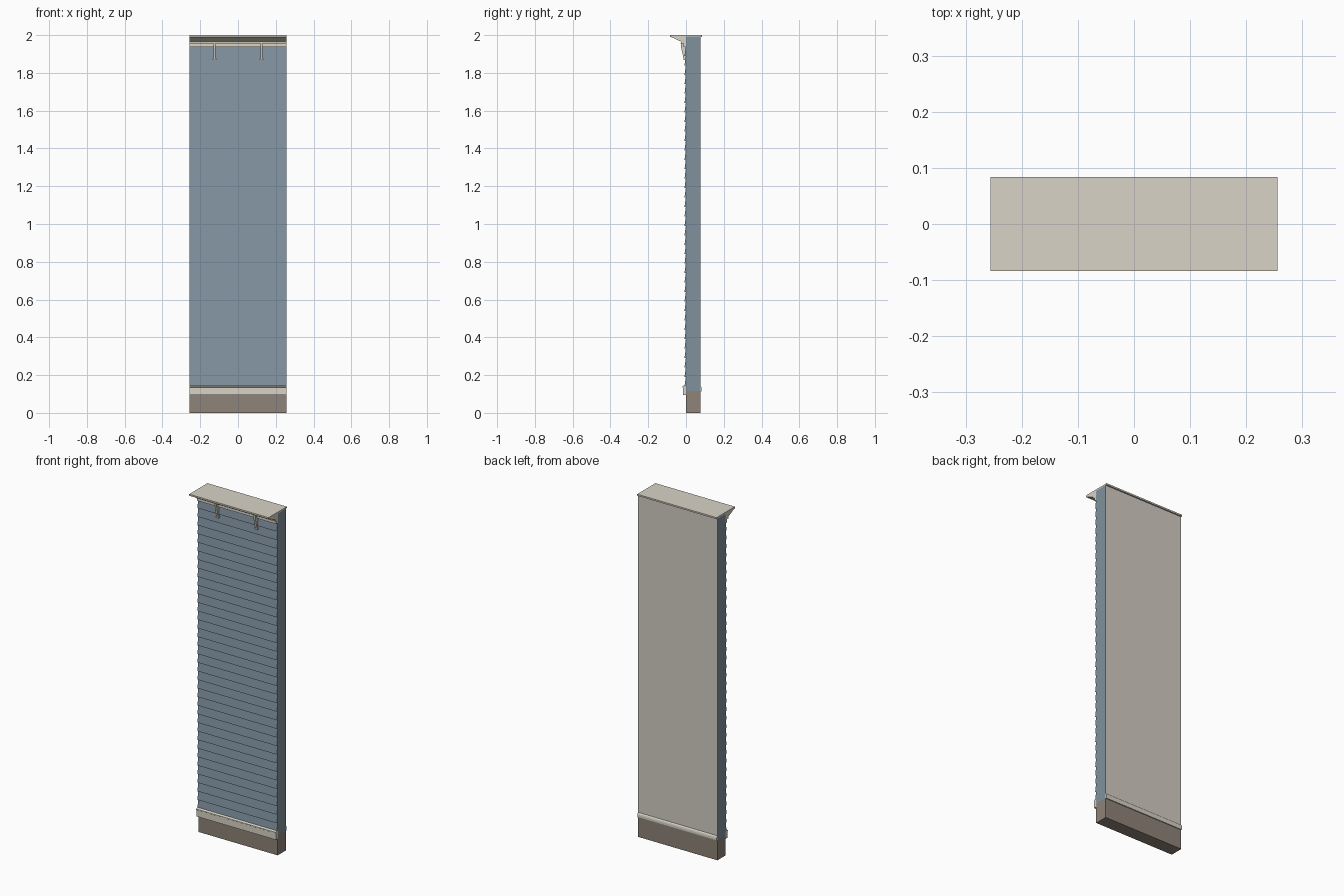
import bpy, bmesh

cube = bpy.data.objects.get("Cube")
if cube:
    bpy.data.objects.remove(cube, do_unlink=True)

HALF = 0.256      # half the panel width
BACK = 0.076      # inner wall plane


def material(name, rgb):
    lin = [(c / 255 / 12.92 if c < 11 else ((c / 255 + 0.055) / 1.055) ** 2.4) for c in rgb]
    m = bpy.data.materials.new(name)
    m.diffuse_color = (*lin, 1)
    m.use_nodes = True
    m.node_tree.nodes["Principled BSDF"].inputs["Base Color"].default_value = (*lin, 1)
    return m


blue = material("blue siding paint", (128, 145, 158))
cream = material("cream trim", (216, 211, 198))
plaster = material("warm plaster", (212, 205, 195))
stone = material("brown stone", (142, 131, 120))


def extrude(name, profile, mats, x0=-HALF, x1=HALF):
    """Sweep a (y, z) profile along x."""
    bm = bmesh.new()
    a, b = [[bm.verts.new((x, y, z)) for y, z in profile] for x in (x0, x1)]
    bm.faces.new(a)
    bm.faces.new(b[::-1])
    n = len(profile)
    for i in range(n):
        j = (i + 1) % n
        bm.faces.new((a[i], b[i], b[j], a[j]))
    bmesh.ops.recalc_face_normals(bm, faces=bm.faces)
    me = bpy.data.meshes.new(name)
    bm.to_mesh(me)
    bm.free()
    for m in mats:
        me.materials.append(m)
    ob = bpy.data.objects.new(name, me)
    bpy.context.collection.objects.link(ob)
    return ob


def box(y0, y1, z0, z1):
    return [(y0, z0), (y1, z0), (y1, z1), (y0, z1)]


# Stone footing and the wall core, plastered on its inner face
extrude("footing", box(0, BACK, 0, 0.117), [stone])
wall = extrude("wall_core", box(0, BACK, 0.117, 1.992), [blue, plaster])
for face in wall.data.polygons:
    if face.normal.y > 0.9:
        face.material_index = 1

# Overlapping clapboards: each is a wedge, thick at the bottom
BOARDS, LOW, HIGH = 36, 0.14, 1.94
step = (HIGH - LOW) / BOARDS
profile = [(0.001, HIGH), (0.001, LOW)]
for i in range(BOARDS):
    z = LOW + i * step
    profile += [(-0.008, z), (-0.001, z + step)]
extrude("clapboard_siding", profile, [blue])

# Water table moulding over the footing
extrude("water_table", [(0.001, 0.096), (-0.016, 0.096), (-0.016, 0.134), (-0.019, 0.136),
                        (-0.019, 0.141), (-0.009, 0.146), (0.001, 0.146)], [cream])

# Rounded skirting moulding on the inner face
extrude("inner_skirting", [(BACK - 0.001, 0.114), (0.081, 0.114), (0.083, 0.119), (0.083, 0.130),
                           (0.081, 0.138), (BACK - 0.001, 0.144)], [cream])

# Frieze board and cove cornice, with a thin cap across the wall top
extrude("frieze", box(-0.014, 0.001, 1.936, 1.970), [cream])
extrude("cornice", [(0.001, 1.955), (-0.024, 1.955), (-0.026, 1.966), (-0.036, 1.970), (-0.050, 1.976),
                    (-0.066, 1.984), (-0.084, 1.991), (-0.084, 1.996), (0.001, 1.996)], [cream])
extrude("wall_cap", box(-0.084, 0.084, 1.991, 2.0), [cream])

# Slim tapering brackets with a small foot
for side, x in (("right", -0.125), ("left", 0.125)):
    extrude(f"bracket_{side}", [(0, 1.958), (-0.028, 1.958), (-0.025, 1.93), (-0.018, 1.90),
                                (-0.012, 1.874), (0, 1.874)], [cream], x - 0.006, x + 0.006)
    extrude(f"bracket_foot_{side}", box(-0.014, 0, 1.869, 1.876), [cream], x - 0.010, x + 0.010)
